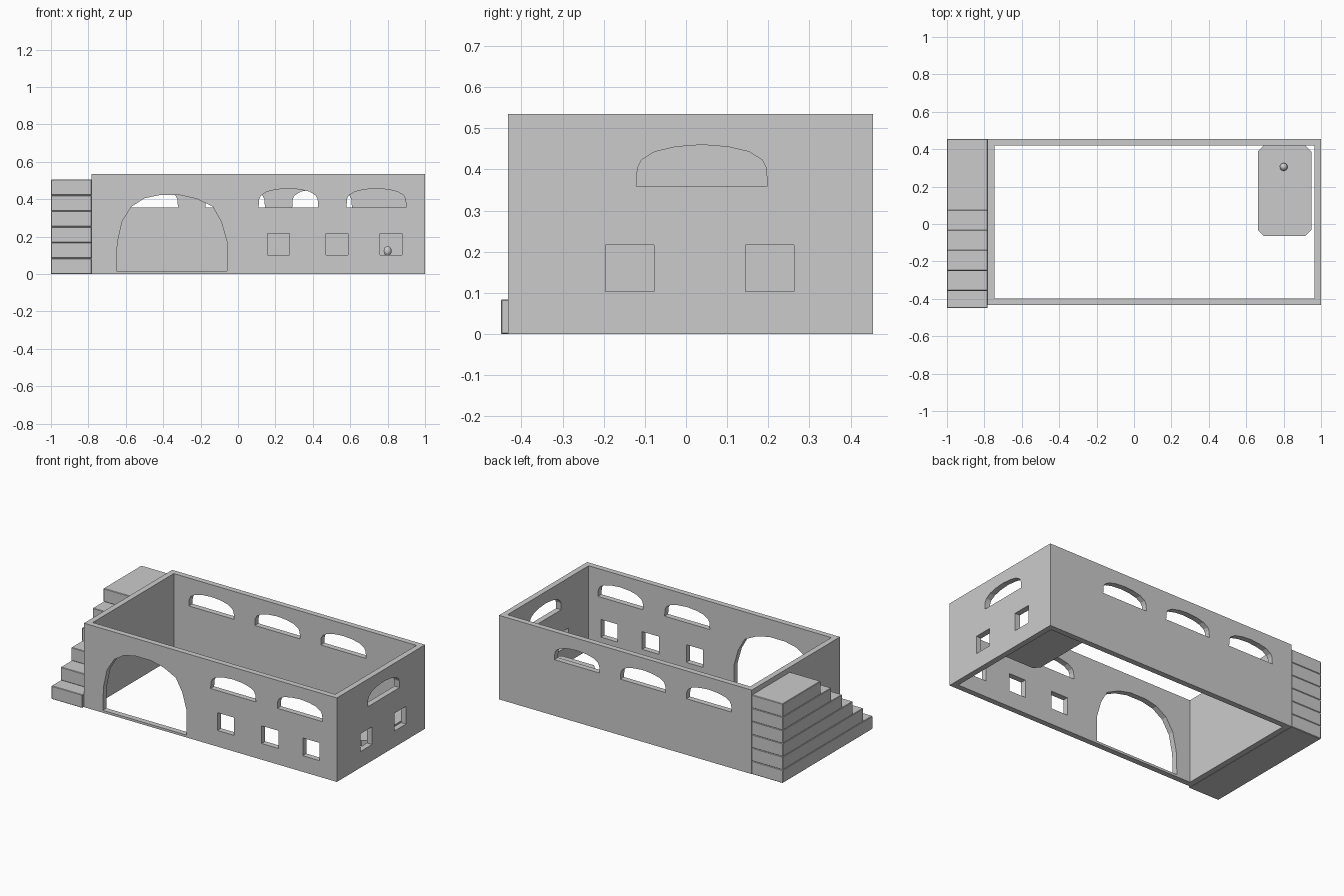
import bpy, bmesh
from mathutils import Vector

if "Cube" in bpy.data.objects:
    bpy.data.objects.remove(bpy.data.objects["Cube"])

X0, X1, Y0, Y1, H, T = -0.782, 1.0, -0.433, 0.455, 0.535, 0.036


def finish(name, bm):
    bmesh.ops.recalc_face_normals(bm, faces=bm.faces)
    mesh = bpy.data.meshes.new(name)
    bm.to_mesh(mesh)
    bm.free()
    obj = bpy.data.objects.new(name, mesh)
    bpy.context.collection.objects.link(obj)
    return obj


def prism(bm, pts, move):
    face = bm.faces.new([bm.verts.new(p) for p in pts])
    ext = bmesh.ops.extrude_face_region(bm, geom=[face])["geom"]
    verts = [v for v in ext if isinstance(v, bmesh.types.BMVert)]
    bmesh.ops.translate(bm, verts=verts, vec=Vector(move))


def rect(a, b, z0, z1):
    return [(a, z0), (b, z0), (b, z1), (a, z1)]


# Flattened arch used for every upper window
def arch(a, z0=0.357, w=0.319, h=0.1):
    half = [(-.5, 0), (-.49, .44), (-.46, .63), (-.36, .83), (-.2, .95)]
    pts = half + [(0, 1)] + [(-u, v) for u, v in reversed(half)]
    return [(a + w * (u + .5), z0 + h * v) for u, v in pts]


# Four walls, open above and below
bm = bmesh.new()
outer = [(X0, Y0), (X1, Y0), (X1, Y1), (X0, Y1)]
inner = [(X0 + T, Y0 + T), (X1 - T, Y0 + T), (X1 - T, Y1 - T), (X0 + T, Y1 - T)]
rings = [[bm.verts.new((x, y, z)) for x, y in loop]
         for loop, z in ((outer, 0), (outer, H), (inner, H), (inner, 0))]
for r in range(4):
    a, b = rings[r], rings[(r + 1) % 4]
    for i in range(4):
        j = (i + 1) % 4
        bm.faces.new((a[i], a[j], b[j], b[i]))
walls = finish("walls", bm)

# Openings: doorway, square windows and arched windows
door = [(-.65, .015), (-.645, .165), (-.62, .28), (-.57, .36), (-.5, .405), (-.42, .422),
        (-.31, .422), (-.22, .402), (-.135, .36), (-.09, .28), (-.06, .175), (-.06, .015)]
front = [door, arch(.11), arch(.58)] + [rect(x, x + .118, .103, .216) for x in (.158, .47, .76)]
right = [arch(-.121, .36)] + [rect(y, y + .118, .103, .216) for y in (-.196, .145)]
back = [arch(x) for x in (-.64, -.175, .29)]
cut = bmesh.new()
for y, shapes in ((Y0 - .02, front), (Y1 - T - .02, back)):
    for s in shapes:
        prism(cut, [(x, y, z) for x, z in s], (0, T + .04, 0))
for s in right:
    prism(cut, [(X1 - T - .02, y, z) for y, z in s], (T + .04, 0, 0))
cutter = finish("opening_cutter", cut)
cutter.hide_render = True
mod = walls.modifiers.new("openings", "BOOLEAN")
mod.operation, mod.solver, mod.object = "DIFFERENCE", "EXACT", cutter
bpy.context.view_layer.objects.active = walls
bpy.ops.object.modifier_apply(modifier="openings")
bpy.data.objects.remove(cutter)

# Outside stair: stacked slabs with softened edges
for i, y in enumerate((-.45, -.357, -.25, -.143, -.035, .073)):
    bm = bmesh.new()
    prism(bm, [(-1, y, .0842 * i), (X0, y, .0842 * i), (X0, Y1, .0842 * i), (-1, Y1, .0842 * i)],
          (0, 0, .0842))
    step = finish(f"stair_step_{i + 1}", bm)
    bev = step.modifiers.new("soft_edge", "BEVEL")
    bev.width, bev.segments = .003, 1

# Low platform with cut corners inside the house
bm = bmesh.new()
a, b, c, d, k = .663, .948, -.065, .42, .032
prism(bm, [(x, y, .065) for x, y in ((a + k, c), (b - k, c), (b, c + k), (b, d - k),
                                     (b - k, d), (a + k, d), (a, d - k), (a, c + k))], (0, 0, .035))
finish("platform", bm)

# Small knob on the platform
bpy.ops.mesh.primitive_uv_sphere_add(segments=16, ring_count=8, radius=.021, location=(.8, .305, .123))
knob = bpy.context.object
knob.name = "knob"
knob.scale.z = 1.25
bpy.ops.object.shade_smooth_by_angle()
